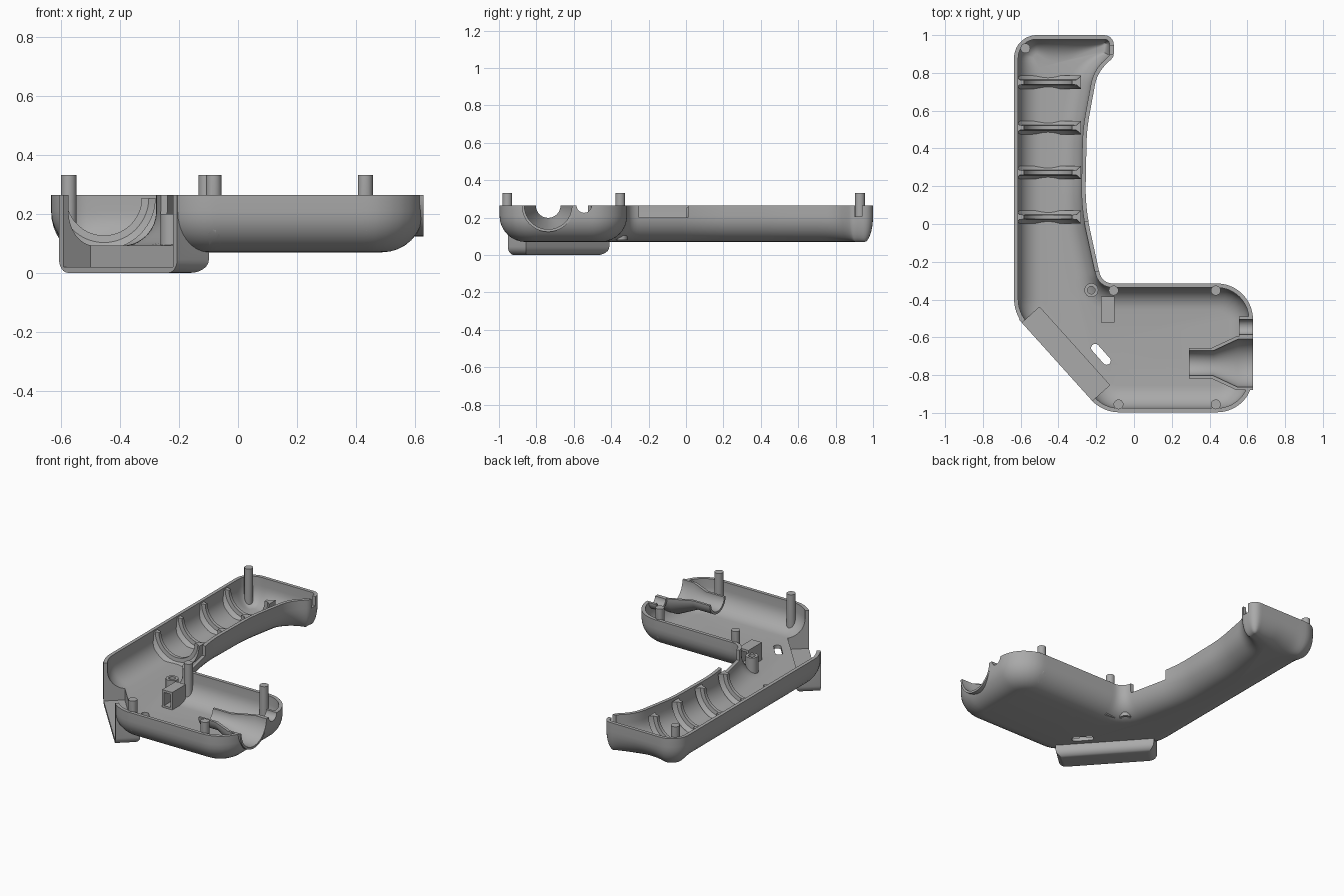
import bpy, bmesh, math
from mathutils import Vector, kdtree

if "Cube" in bpy.data.objects:
    bpy.data.objects.remove(bpy.data.objects["Cube"])

TOP, FLOOR, R, WALL = 0.265, 0.07, 0.14, 0.022
grey = bpy.data.materials.new("grey plastic")
grey.diffuse_color = (0.4, 0.4, 0.4, 1)
grey.use_nodes = True
grey.node_tree.nodes["Principled BSDF"].inputs["Base Color"].default_value = grey.diffuse_color


def finish(name, bm):
    bmesh.ops.recalc_face_normals(bm, faces=bm.faces)
    me = bpy.data.meshes.new(name)
    bm.to_mesh(me)
    bm.free()
    me.materials.append(grey)
    ob = bpy.data.objects.new(name, me)
    bpy.context.collection.objects.link(ob)
    return ob


def loft(name, rings, closed=False):
    """Skin a list of equal point loops; cap the ends unless closed."""
    bm = bmesh.new()
    vs = [[bm.verts.new(p) for p in ring] for ring in rings]
    n = len(vs[0])
    pairs = list(zip(vs, vs[1:])) + ([(vs[-1], vs[0])] if closed else [])
    for a, b in pairs:
        for i in range(n):
            j = (i + 1) % n
            bm.faces.new((a[i], a[j], b[j], b[i]))
    if not closed:
        bm.faces.new(vs[0][::-1])
        bm.faces.new(vs[-1])
    return finish(name, bm)


def prism(name, pts, z0, z1):
    return loft(name, [[(x, y, z) for x, y in pts] for z in (z0, z1)])


def box(name, x0, x1, y0, y1, z0, z1):
    return prism(name, [(x0, y0), (x1, y0), (x1, y1), (x0, y1)], z0, z1)


def circle(x, y, r, n=24):
    return [(x + r * math.cos(2 * math.pi * i / n), y + r * math.sin(2 * math.pi * i / n)) for i in range(n)]


def cradle(name, profile, axis, cx, cy, cz, n=28):
    """Half turn of an (along axis, radius) profile, hanging below cz."""
    rings = []
    for i in range(n + 1):
        a = math.pi * (1 + i / n)
        c, s = math.cos(a), math.sin(a)
        if axis == "x":
            rings.append([(t, cy + r * c, cz + r * s) for t, r in profile])
        else:
            rings.append([(cx + r * c, cy + t, cz + r * s) for t, r in profile])
    return loft(name, rings)


def boolean(ob, other, op, keep=False):
    m = ob.modifiers.new("cut", "BOOLEAN")
    m.operation, m.object, m.solver = op, other, "EXACT"
    bpy.context.view_layer.objects.active = ob
    bpy.ops.object.modifier_apply(modifier=m.name)
    if not keep:
        bpy.data.objects.remove(other)


def rounded(corners):
    """Polygon with filleted corners (x, y, radius), resampled evenly."""
    pts = []
    for i, (x, y, r) in enumerate(corners):
        p = Vector((x, y))
        a = (Vector(corners[i - 1][:2]) - p).normalized()
        b = (Vector(corners[(i + 1) % len(corners)][:2]) - p).normalized()
        half = a.angle(b) / 2
        c = p + (a + b).normalized() * (r / math.sin(half))
        u = p + a * (r / math.tan(half)) - c
        v = p + b * (r / math.tan(half)) - c
        turn = math.atan2(u.x * v.y - u.y * v.x, u.dot(v))
        for k in range(13):
            t = turn * k / 12
            pts.append(c + Vector((u.x * math.cos(t) - u.y * math.sin(t), u.x * math.sin(t) + u.y * math.cos(t))))
    out, step, carry = [], 0.016, 0.0
    for a, b in zip(pts, pts[1:] + pts[:1]):
        length = (b - a).length
        while carry < length:
            out.append(a.lerp(b, carry / length))
            carry += step
        carry -= length
    if (out[-1] - out[0]).length < step * 0.6:
        out.pop()
    return out


# Plan outline, counter-clockwise
outline = rounded([
    (-0.635, 1.0, 0.12), (-0.635, -0.477, 0.21), (-0.167, -0.997, 0.2),
    (0.63, -0.997, 0.19), (0.63, -0.315, 0.19), (-0.17, -0.315, 0.07),
    (-0.258, 0.09, 1.0), (-0.25, 0.5, 1.0), (-0.195, 0.8, 0.2),
    (-0.107, 0.885, 0.035), (-0.107, 1.0, 0.05)])
N = len(outline)
tree = kdtree.KDTree(N)
for i, p in enumerate(outline):
    tree.insert((p.x, p.y, 0), i)
tree.balance()
normals, reach = [], []
for i, p in enumerate(outline):
    t = (outline[(i + 1) % N] - outline[i - 1]).normalized()
    nrm = Vector((-t.y, t.x))
    d = 0.02
    while d < R / 0.8:
        q = p + nrm * d
        if tree.find((q.x, q.y, 0))[2] < d - 0.003:
            break
        d += 0.004
    normals.append(nrm)
    reach.append(min(R, d * 0.8))
for _ in range(6):
    reach = [min(reach[i], (reach[i - 1] + reach[i] + reach[(i + 1) % N]) / 3) for i in range(N)]


def tub(name, inset, top):
    """Solid with a rounded bottom edge, inset from the outline."""
    def ring(c, z):
        return [(*(p + n * (inset + max(d - inset, 0.004) * c)), z) for p, n, d in zip(outline, normals, reach)]
    rings = [ring(0, top)]
    for k in range(9):
        a = math.pi / 2 * k / 8
        rings.append(ring(1 - math.cos(a), FLOOR + inset + (R - inset) * (1 - math.sin(a))))
    return loft(name, rings)


shell = tub("shell", 0, TOP)
envelope = tub("envelope", 0, 0.4)

# Slanted tray across the corner: s runs along it, d goes inward
A = Vector((-0.608, -0.507))
S = Vector((0.669, -0.743))
D = Vector((0.743, 0.669))


def slanted(s, d):
    return tuple(A + S * s + D * d)


tray = prism("tray", [slanted(*q) for q in ((0, 0), (0.6, 0), (0.6, 0.145), (0, 0.145))], 0, TOP)
bm = bmesh.new()
bm.from_mesh(tray.data)
edges = []
for e in bm.edges:
    m = (e.verts[0].co + e.verts[1].co) / 2
    if m.z < 0.01 and (m.xy - A).dot(D) > 0.03:
        edges.append(e)
bmesh.ops.bevel(bm, geom=edges, offset=0.045, segments=6, profile=0.5, affect="EDGES")
bm.to_mesh(tray.data)
bm.free()
boolean(shell, tray, "UNION")
boolean(shell, tub("hollow", WALL, 0.4), "DIFFERENCE")
hollow = prism("tray_hollow", [slanted(*q) for q in ((0.022, -0.1), (0.578, -0.1), (0.578, 0.125), (0.022, 0.125))], 0.02, 0.4)
boolean(shell, hollow, "DIFFERENCE")

# Slot through the floor
slot = []
for k in range(20):
    a = 2 * math.pi * k / 20 + 0.01
    off = 0.045 if math.cos(a) > 0 else -0.045
    slot.append(tuple(Vector((-0.175, -0.69)) + S * (off + 0.022 * math.cos(a)) + D * 0.022 * math.sin(a)))
boolean(shell, prism("slot", slot, -0.1, 0.2), "DIFFERENCE")

# Openings in the wall: side window, tip notch, spout and cable hole
boolean(shell, box("window", -0.32, -0.1, -0.25, 0.01, 0.2, 0.4), "DIFFERENCE")
boolean(shell, box("tip_notch", -0.14, -0.05, 0.9, 0.942, 0.205, 0.4), "DIFFERENCE")
for y, r in ((-0.737, 0.132), (-0.545, 0.04)):
    cut = cradle("cut", [(0.5, 0), (0.8, 0), (0.8, r), (0.5, r)], "x", 0, y, TOP + 0.001)
    bm = bmesh.new()
    bm.from_mesh(cut.data)
    bmesh.ops.remove_doubles(bm, verts=bm.verts, dist=1e-5)
    bmesh.ops.dissolve_degenerate(bm, edges=bm.edges, dist=1e-5)
    bm.to_mesh(cut.data)
    bm.free()
    boolean(shell, cut, "DIFFERENCE")

# Funnel and cable cradle on the right side
funnel = cradle("funnel", [(0.29, 0.066), (0.42, 0.066), (0.55, 0.127), (0.63, 0.127),
                           (0.63, 0.141), (0.54, 0.141), (0.41, 0.081), (0.29, 0.081)], "x", 0, -0.737, TOP)
cable = cradle("cable_cradle", [(0.555, 0.04), (0.63, 0.04), (0.63, 0.056), (0.555, 0.056)], "x", 0, -0.545, TOP)
boolean(cable, envelope, "INTERSECT", True)
parts = [shell, funnel, cable]

# Flared half-ring ribs in the handle
for y in (0.037, 0.272, 0.51, 0.75):
    rib = cradle("rib", [(-0.035, 0.175), (-0.014, 0.152), (-0.011, 0.128),
                         (0.011, 0.128), (0.014, 0.152), (0.035, 0.175)], "y", -0.455, y, 0.255)
    boolean(rib, envelope, "INTERSECT", True)
    parts.append(rib)

# Locating pegs
for x, y in ((-0.575, 0.93), (-0.108, -0.352), (0.433, -0.352), (0.433, -0.955), (-0.082, -0.955)):
    peg = prism("peg", circle(x, y, 0.026), 0.05, 0.333)
    boolean(peg, envelope, "INTERSECT", True)
    parts.append(peg)

# Screw tube
ro, ri = circle(-0.226, -0.35, 0.037), circle(-0.226, -0.35, 0.02)
parts.append(loft("screw_tube", [[(x, y, z) for x, y in c] for c, z in
                                 ((ro, 0.08), (ro, 0.2), (ri, 0.2), (ri, 0.08))], True))

# Switch bracket with an open middle
bracket = box("switch_bracket", -0.176, -0.104, -0.522, -0.385, 0.08, 0.205)
boolean(bracket, box("bracket_hole", -0.162, -0.118, -0.6, -0.3, 0.105, 0.19), "DIFFERENCE")
parts.append(bracket)

bpy.data.objects.remove(envelope)
for ob in parts:
    bpy.ops.object.select_all(action="DESELECT")
    ob.select_set(True)
    bpy.context.view_layer.objects.active = ob
    bpy.ops.object.shade_smooth_by_angle(angle=math.radians(30))
